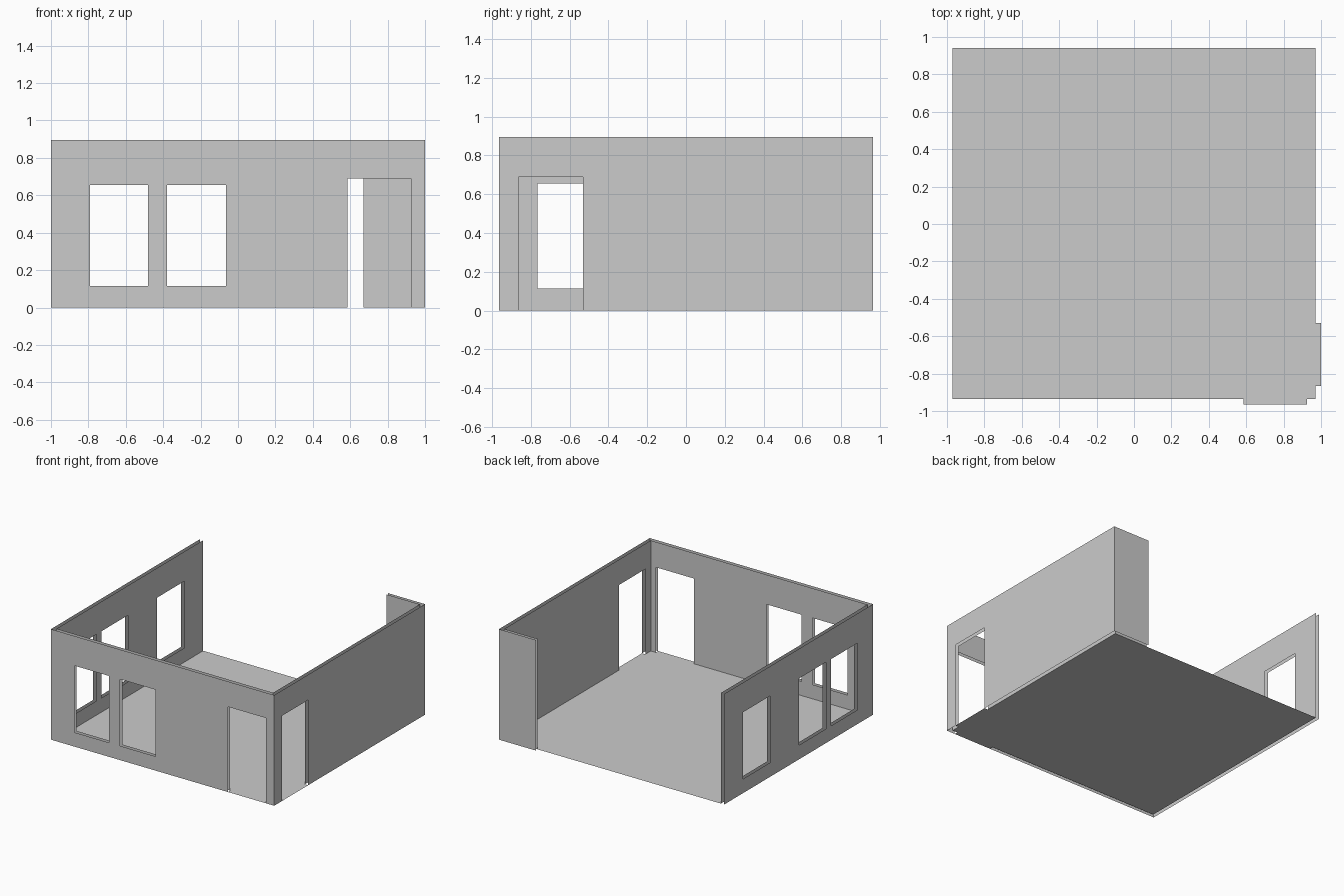
import bpy, bmesh

if "Cube" in bpy.data.objects:
    bpy.data.objects.remove(bpy.data.objects["Cube"])

H = 0.895            # wall height
X0, X1 = 0.97, 1.0   # inner / outer leaf distance in x
Y0, Y1 = 0.935, 0.965
BACK = 0.94          # rear edge of floor and left wall
DOOR_H = 0.69
SILL, HEAD = 0.115, 0.655


def add_leaf(bm, place, span, holes):
    """Flat wall leaf: a grid of quads over span x height, skipping the openings."""
    us = sorted({*span, *(v for h in holes for v in h[:2])})
    zs = sorted({0, H, *(v for h in holes for v in h[2:])})
    for u0, u1 in zip(us, us[1:]):
        for z0, z1 in zip(zs, zs[1:]):
            u, z = (u0 + u1) / 2, (z0 + z1) / 2
            if any(a < u < b and c < z < d for a, b, c, d in holes):
                continue
            corners = [(u0, z0), (u1, z0), (u1, z1), (u0, z1)]
            bm.faces.new([bm.verts.new(place(*c)) for c in corners])


def finish(name, bm):
    bmesh.ops.remove_doubles(bm, verts=bm.verts, dist=1e-5)
    mesh = bpy.data.meshes.new(name)
    bm.to_mesh(mesh)
    bm.free()
    bpy.context.collection.objects.link(bpy.data.objects.new(name, mesh))


def wall(name, axis, leaves, holes=()):
    """Open-topped wall of two leaves; each leaf is (position, start, end)."""
    bm = bmesh.new()
    for pos, a, b in leaves:
        place = (lambda u, z: (u, pos, z)) if axis == 'x' else (lambda u, z: (pos, u, z))
        add_leaf(bm, place, (a, b), holes)
    finish(name, bm)


def window(a, b):
    return (a, b, SILL, HEAD)


front_door = (0.585, 0.925, 0, DOOR_H)
side_door = (-0.865, -0.53, 0, DOOR_H)

# Front wall: two windows and a door
wall("front_wall", 'x', [(-Y1, -X1, X1), (-Y0, -X0, X0)],
     [window(-0.79, -0.48), window(-0.38, -0.065), front_door])

# Left wall: three windows
wall("left_wall", 'y', [(-X1, -Y1, BACK), (-X0, -Y0, BACK)],
     [window(-0.765, -0.425), window(-0.362, -0.02), window(0.352, 0.698)])

# Right wall: one door
wall("right_wall", 'y', [(X1, -Y1, Y1), (X0, -Y0, BACK)], [side_door])

# Short return of the back wall
wall("back_wall_return", 'x', [(Y1, 0.67, X1), (BACK, 0.67, X0)])

# Floor with a threshold in each doorway
bm = bmesh.new()
for xa, xb, ya, yb in [(-X0, X0, -Y0, BACK),
                       (*front_door[:2], -Y1, -Y0),
                       (X0, X1, *side_door[:2])]:
    bm.faces.new([bm.verts.new((x, y, 0)) for x, y in
                  [(xa, ya), (xb, ya), (xb, yb), (xa, yb)]])
finish("floor", bm)
